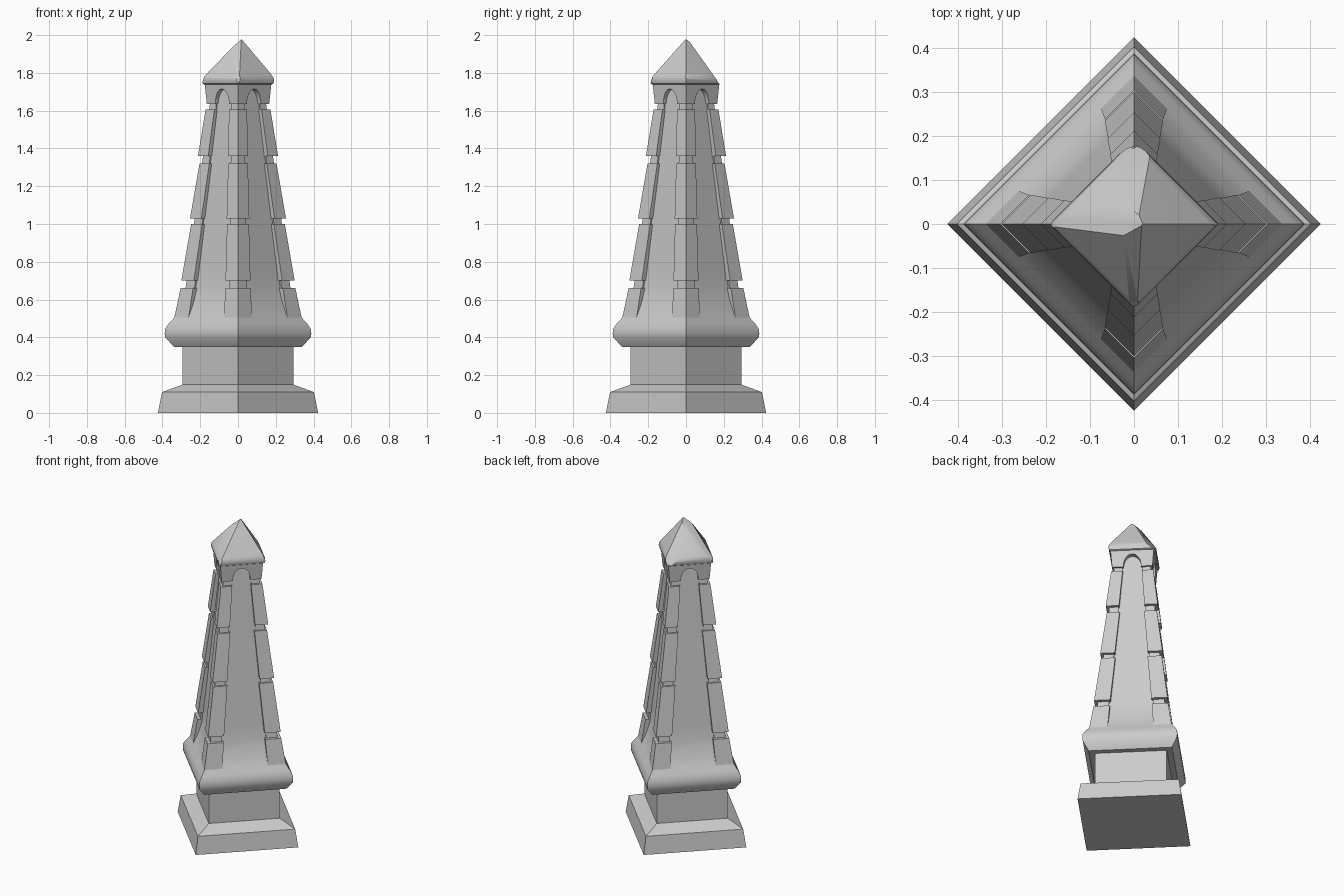
import bpy, bmesh, math
from mathutils import Vector, Matrix

if "Cube" in bpy.data.objects:
    bpy.data.objects.remove(bpy.data.objects["Cube"])

stone = bpy.data.materials.new("grey_stone")
stone.diffuse_color = (0.6, 0.6, 0.6, 1)
stone.use_nodes = True
stone.node_tree.nodes["Principled BSDF"].inputs["Base Color"].default_value = stone.diffuse_color


def finish(name, bm, smooth=None):
    bmesh.ops.recalc_face_normals(bm, faces=bm.faces)
    me = bpy.data.meshes.new(name)
    bm.to_mesh(me)
    bm.free()
    me.materials.append(stone)
    ob = bpy.data.objects.new(name, me)
    bpy.context.collection.objects.link(ob)
    if smooth:
        bpy.ops.object.select_all(action='DESELECT')
        ob.select_set(True)
        bpy.context.view_layer.objects.active = ob
        bpy.ops.object.shade_smooth_by_angle(angle=math.radians(smooth))
    return ob


def loft(bm, rings):
    """Skin a stack of equal-length point rings and close both ends."""
    vs = [[bm.verts.new(p) for p in ring] for ring in rings]
    n = len(vs[0])
    for a, b in zip(vs, vs[1:]):
        for i in range(n):
            j = (i + 1) % n
            bm.faces.new((a[i], a[j], b[j], b[i]))
    bm.faces.new(vs[0][::-1])
    bm.faces.new(vs[-1])


def diamond(r, z):
    return [(r, 0, z), (0, r, z), (-r, 0, z), (0, -r, z)]


def square_stack(name, profile, smooth=None):
    bm = bmesh.new()
    loft(bm, [diamond(r, z) for r, z in profile])
    return finish(name, bm, smooth)


def chevron(r, w, z, e=0.035):
    """Angled pilaster section wrapped round the +x corner."""
    return [(r, 0, z), (r - w, w, z), (r - w - e, w - e, z),
            (r - 2 * e, 0, z), (r - w - e, e - w, z), (r - w, -w, z)]


def four_turns(bm):
    src = bm.verts[:] + bm.edges[:] + bm.faces[:]
    for k in (1, 2, 3):
        new = bmesh.ops.duplicate(bm, geom=src)["geom"]
        bmesh.ops.rotate(bm, matrix=Matrix.Rotation(k * math.pi / 2, 3, 'Z'),
                         verts=[g for g in new if isinstance(g, bmesh.types.BMVert)])


# Plinth and pedestal
square_stack("plinth", [(0.424, 0), (0.402, 0.11), (0.293, 0.15)])
square_stack("pedestal", [(0.293, 0.14), (0.293, 0.36)])

# Rounded moulding flowing up into the recessed shaft panels
square_stack("shaft", [(0.34, 0.35), (0.385, 0.40), (0.388, 0.42), (0.385, 0.445),
                       (0.366, 0.473), (0.337, 0.505), (0.31, 0.55), (0.284, 0.60),
                       (0.264, 0.66), (0.252, 0.75), (0.125, 1.74)], 40)

# Corner pilaster blocks: (bottom z, r, half width, top z, r, half width)
bm = bmesh.new()
for z0, r0, w0, z1, r1, w1 in [(0.49, 0.340, 0.076, 0.66, 0.304, 0.066),
                               (0.70, 0.300, 0.066, 1.00, 0.248, 0.058),
                               (1.03, 0.254, 0.060, 1.32, 0.204, 0.052),
                               (1.36, 0.212, 0.054, 1.605, 0.172, 0.047)]:
    loft(bm, [chevron(r0, w0, z0), chevron(r1, w1, z1)])
four_turns(bm)
finish("pilaster_blocks", bm)

# Narrow core visible in the joints between blocks
bm = bmesh.new()
loft(bm, [chevron(0.283, 0.048, 0.62), chevron(0.147, 0.034, 1.65)])
four_turns(bm)
finish("pilaster_core", bm)

# Arched collar: one plate per face, mitred at the corners
Z0, Z1, SPRING, RISE, ARCH = 1.635, 1.745, 1.64, 0.075, 0.051
outline = [(-1, Z0), (-1, Z1), (1, Z1), (1, Z0)]
arch = [(ARCH * math.cos(math.pi * i / 12), SPRING + RISE * math.sin(math.pi * i / 12))
        for i in range(13)]
bm = bmesh.new()
rings = []
for depth in (0, 0.04):
    ring = []
    for i, (u, z) in enumerate(outline + [(ARCH, Z0)] + arch + [(-ARCH, Z0)]):
        d = (0.165 + 0.012 * (z - Z0) / (Z1 - Z0)) / math.sqrt(2) - depth
        across = u * d if i < 4 else u
        s = math.sqrt(0.5)
        ring.append(((d - across) * s, (d + across) * s, z))
    rings.append(ring)
loft(bm, rings)
four_turns(bm)
finish("arched_collar", bm, 30)

# Pyramid cap with rounded rim and chipped corners
bm = bmesh.new()
loft(bm, [diamond(r, z) for r, z in [(0.176, 1.738), (0.187, 1.743), (0.192, 1.757),
                                     (0.190, 1.775), (0.178, 1.79), (0.001, 2.0)]])
chips = [((-0.178, 0, 1.78), (-1, 0.15, 0.35)), ((-0.155, 0.01, 1.80), (-1, 0.3, 1.0)),
         ((0.01, -0.176, 1.78), (0.1, -1, 0.3)), ((0, -0.150, 1.81), (-0.2, -1, 0.9)),
         ((0.183, 0, 1.78), (1, 0.1, 0.6)), ((0, 0.184, 1.78), (0.15, 1, 0.5)),
         ((-0.01, 0.045, 1.925), (-0.1, 1, 0.7))]
for co, no in chips:
    bmesh.ops.bisect_plane(bm, geom=bm.verts[:] + bm.edges[:] + bm.faces[:],
                           plane_co=Vector(co), plane_no=Vector(no), clear_outer=True)
    bmesh.ops.holes_fill(bm, edges=[e for e in bm.edges if e.is_boundary], sides=0)
finish("chipped_cap", bm, 35)
